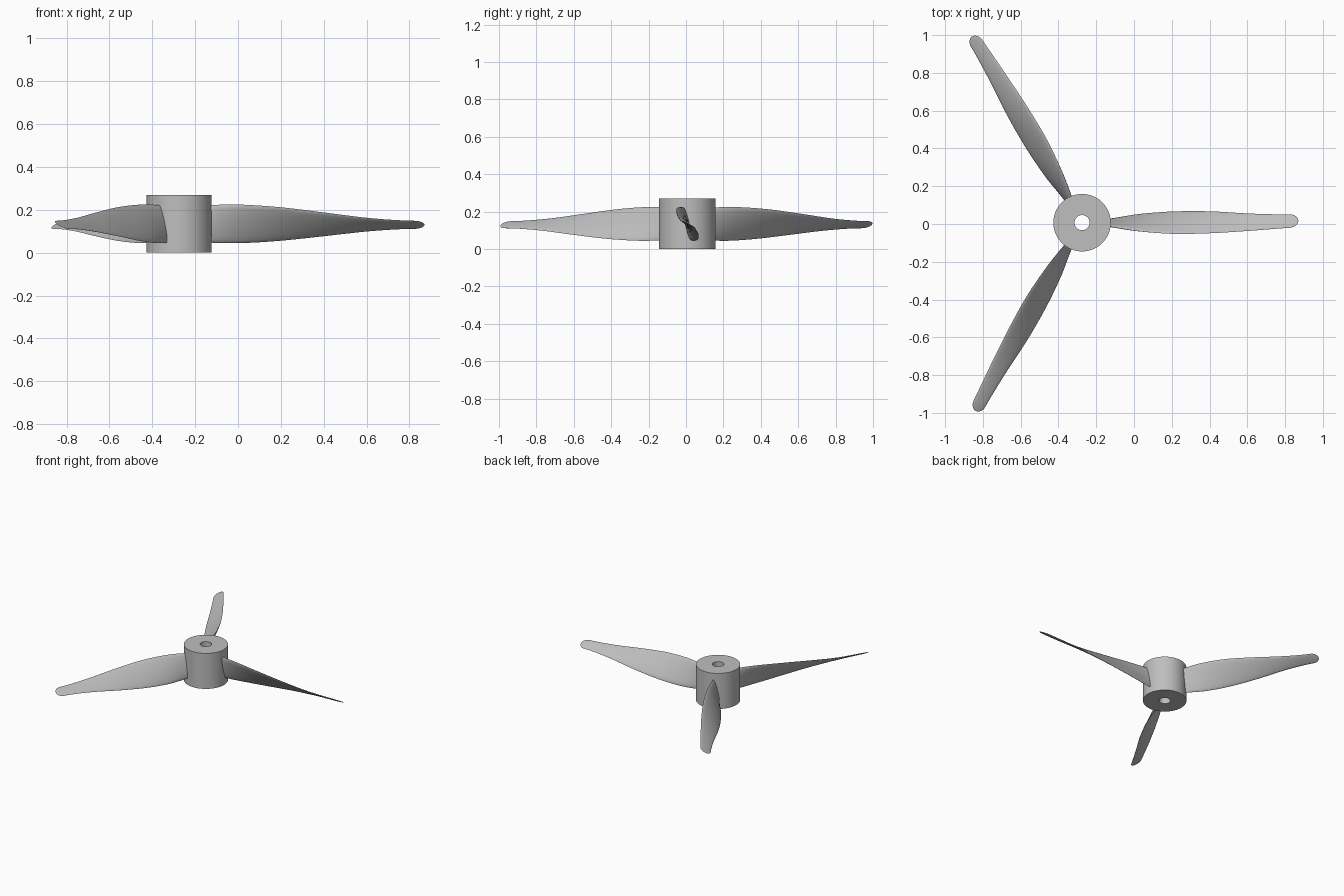
import bpy, bmesh
from math import pi, sin, cos, sqrt, radians
from mathutils import Vector, Matrix

if "Cube" in bpy.data.objects:
    bpy.data.objects.remove(bpy.data.objects["Cube"])

CENTRE = Vector((-0.275, 0.007, 0))
HUB_R, HOLE_R, HUB_H = 0.152, 0.04, 0.27
TIP_R, ROUND = 1.145, 0.045

grey = bpy.data.materials.new("grey plastic")
grey.use_nodes = True
grey.diffuse_color = (0.52, 0.52, 0.52, 1)
grey.node_tree.nodes["Principled BSDF"].inputs["Base Color"].default_value = grey.diffuse_color


def finish(bm, name):
    bmesh.ops.recalc_face_normals(bm, faces=bm.faces)
    mesh = bpy.data.meshes.new(name)
    bm.to_mesh(mesh)
    bm.free()
    mesh.materials.append(grey)
    obj = bpy.data.objects.new(name, mesh)
    bpy.context.collection.objects.link(obj)
    bpy.ops.object.select_all(action='DESELECT')
    obj.select_set(True)
    bpy.context.view_layer.objects.active = obj
    bpy.ops.object.shade_smooth_by_angle(angle=radians(35))
    return obj


# Hub: a tube with a through hole
def build_hub():
    bm = bmesh.new()
    profile = [(HOLE_R, 0), (HUB_R, 0), (HUB_R, HUB_H), (HOLE_R, HUB_H)]
    verts = [bm.verts.new((r, 0, z)) for r, z in profile]
    edges = [bm.edges.new((verts[i], verts[(i + 1) % 4])) for i in range(4)]
    bmesh.ops.spin(bm, geom=verts + edges, axis=(0, 0, 1), cent=(0, 0, 0),
                   angle=2 * pi, steps=64, use_merge=True)
    bmesh.ops.remove_doubles(bm, verts=bm.verts, dist=1e-4)
    finish(bm, "hub").location = CENTRE


# Blade stations: radius, upper edge (y, z), lower edge (y, z), thickness
STATIONS = [
    (0.10, -0.010, 0.218, 0.012, 0.050, 0.024),
    (0.19, -0.028, 0.224, 0.026, 0.045, 0.023),
    (0.30, -0.045, 0.224, 0.045, 0.045, 0.022),
    (0.475, -0.059, 0.212, 0.059, 0.056, 0.020),
    (0.675, -0.056, 0.188, 0.060, 0.077, 0.017),
    (0.875, -0.044, 0.163, 0.049, 0.099, 0.013),
    (1.03, -0.032, 0.151, 0.044, 0.110, 0.010),
    (1.145, -0.024, 0.148, 0.044, 0.112, 0.007),
]


def station_at(r):
    """Smooth interpolation through the stations."""
    last = len(STATIONS) - 1
    i = next((k for k in range(last) if r <= STATIONS[k + 1][0]), last - 1)
    a, b = STATIONS[i], STATIONS[i + 1]
    p, n = STATIONS[max(i - 1, 0)], STATIONS[min(i + 2, last)]
    h = b[0] - a[0]
    t = (r - a[0]) / h
    out = []
    for k in range(1, 6):
        ma = (b[k] - p[k]) / (b[0] - p[0]) * h
        mb = (n[k] - a[k]) / (n[0] - a[0]) * h
        out.append((2*t**3 - 3*t**2 + 1) * a[k] + (t**3 - 2*t**2 + t) * ma
                   + (3*t**2 - 2*t**3) * b[k] + (t**3 - t**2) * mb)
    return out


def section(r, count=10):
    """Thin lens section between the upper and lower edges."""
    y1, z1, y2, z2, thick = station_at(r)
    u, l = Vector((r, y1, z1)), Vector((r, y2, z2))
    mid, half = (u + l) / 2, (u - l) / 2
    t = max(0, (r - TIP_R + ROUND) / ROUND)
    shrink = sqrt(max(1 - t * t, 0.002))
    half *= shrink
    normal = Vector((0, -half.z, half.y)).normalized() * thick * shrink / 2
    angles = [2 * pi * k / (2 * count) for k in range(2 * count)]
    return [mid + half * cos(a) + normal * sin(a) for a in angles]


def build_blade(name, angle):
    bm = bmesh.new()
    start = STATIONS[0][0]
    body_end = TIP_R - ROUND
    radii = [start + (body_end - start) * i / 36 for i in range(36)]
    radii += [body_end + ROUND * sin(pi / 2 * i / 9) for i in range(10)]
    rings = [[bm.verts.new(p) for p in section(r)] for r in radii]
    for a, b in zip(rings, rings[1:]):
        for k in range(len(a)):
            j = (k + 1) % len(a)
            bm.faces.new((a[k], a[j], b[j], b[k]))
    bm.faces.new(rings[0])
    bm.faces.new(rings[-1])
    obj = finish(bm, name)
    obj.matrix_world = Matrix.Translation(CENTRE) @ Matrix.Rotation(angle, 4, 'Z')


build_hub()
for blade_name, degrees in (("left_blade", 0), ("back_blade", 120), ("front_blade", 240)):
    build_blade(blade_name, radians(degrees))
